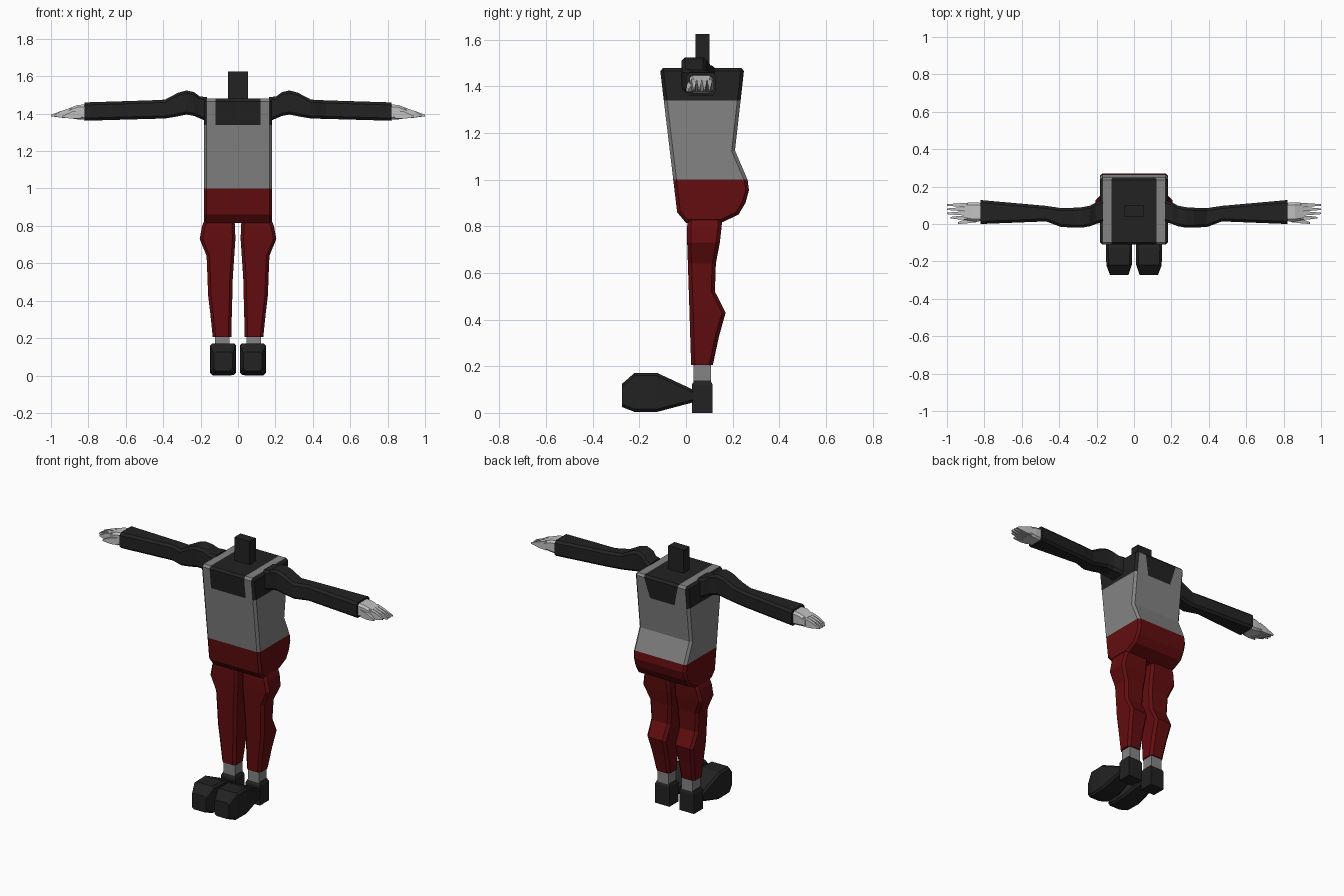
import bpy, bmesh
from mathutils import Vector

cube = bpy.data.objects.get("Cube")
if cube:
    bpy.data.objects.remove(cube, do_unlink=True)


def material(name, r, g, b):
    mat = bpy.data.materials.new(name)
    mat.use_nodes = True
    mat.diffuse_color = (r, g, b, 1)
    mat.node_tree.nodes["Principled BSDF"].inputs["Base Color"].default_value = (r, g, b, 1)
    return mat


BLACK = material("black cloth", 0.016, 0.016, 0.016)
GREY = material("mid grey cloth", 0.23, 0.23, 0.23)
RED = material("dark red cloth", 0.125, 0.004, 0.005)
PALE = material("pale grey skin", 0.54, 0.54, 0.54)


def finish(name, bm, *mats):
    bmesh.ops.recalc_face_normals(bm, faces=bm.faces)
    mesh = bpy.data.meshes.new(name)
    bm.to_mesh(mesh)
    bm.free()
    for mat in mats:
        mesh.materials.append(mat)
    obj = bpy.data.objects.new(name, mesh)
    bpy.context.collection.objects.link(obj)
    return obj


def ring(a0, a1, b0, b1, c):
    """Rectangle outline, with its corners cut by c when c > 0."""
    if not c:
        return [(a0, b0), (a1, b0), (a1, b1), (a0, b1)]
    return [(a0 + c, b0), (a1 - c, b0), (a1, b0 + c), (a1, b1 - c),
            (a1 - c, b1), (a0 + c, b1), (a0, b1 - c), (a0, b0 + c)]


PLACE = {"x": lambda t, a, b: (t, a, b),
         "y": lambda t, a, b: (a, t, b),
         "z": lambda t, a, b: (a, b, t)}


def loft(name, axis, sections, mat, side=1, chamfer=0):
    """Skin rectangles (position, a0, a1, b0, b1) along an axis; side=-1 mirrors in x."""
    bm = bmesh.new()
    loops = []
    for t, *box in sections:
        pts = [PLACE[axis](t, a, b) for a, b in ring(*box, chamfer)]
        loops.append([bm.verts.new((x * side, y, z)) for x, y, z in pts])
    for low, high in zip(loops, loops[1:]):
        n = len(low)
        for i in range(n):
            j = (i + 1) % n
            bm.faces.new((low[i], low[j], high[j], high[i]))
    bm.faces.new(loops[0])
    bm.faces.new(loops[-1])
    return finish(name, bm, mat)


# Torso: side profile extruded across, edges chamfered
HALF, BIB_X, BIB_Z, TOP, WAIST = 0.183, 0.12, 1.34, 1.48, 1.0
profile = [(-0.112, TOP), (-0.038, 0.86), (0.0, 0.815), (0.15, 0.815), (0.225, 0.85),
           (0.255, 0.9), (0.27, 0.955), (0.264, WAIST), (0.21, 1.125), (0.25, TOP)]
bm = bmesh.new()
base = bm.faces.new([bm.verts.new((-HALF, y, z)) for y, z in profile])
grown = bmesh.ops.extrude_face_region(bm, geom=[base], use_keep_orig=True)["geom"]
bmesh.ops.translate(bm, vec=(2 * HALF, 0, 0),
                    verts=[v for v in grown if isinstance(v, bmesh.types.BMVert)])
bmesh.ops.recalc_face_normals(bm, faces=bm.faces)
sharp = [e for e in bm.edges if e.calc_face_angle(0) > 0.9]
bmesh.ops.bevel(bm, geom=sharp, offset=0.014, segments=1, affect="EDGES")
bmesh.ops.recalc_face_normals(bm, faces=bm.faces)


def cut(point, normal, rule=lambda f: True):
    bm.normal_update()
    faces = [f for f in bm.faces if rule(f)]
    geom = faces + list({e for f in faces for e in f.edges}) + list({v for f in faces for v in f.verts})
    bmesh.ops.bisect_plane(bm, geom=geom, plane_co=point, plane_no=normal)


def height(f):
    return f.calc_center_median().z


# Cuts for the waistline, shoulder panels and bibs
cut((0, 0, WAIST), (0, 0, 1))
cut((0, 0, BIB_Z), (0, 0, 1))
taper = 0.035
for s in (-1, 1):
    cut((s * BIB_X, 0, 0), (1, 0, 0),
        lambda f: height(f) > BIB_Z and f.normal.y < 0.5 and abs(f.normal.x) < 0.3)
    cut((s * BIB_X, 0, TOP), (s * (TOP - BIB_Z), 0, -taper),
        lambda f: height(f) > BIB_Z and f.normal.y >= 0.5 and abs(f.normal.x) < 0.3)
bm.normal_update()
for f in bm.faces:
    c = f.calc_center_median()
    if c.z < WAIST:
        f.material_index = 1
    elif c.z > BIB_Z and (abs(f.normal.x) > 0.3 or abs(c.x) < BIB_X - taper):
        f.material_index = 2
finish("torso", bm, GREY, RED, BLACK)

# Neck post
loft("neck", "z", [(1.45, -0.053, 0.053, 0.04, 0.1), (1.625, -0.053, 0.053, 0.04, 0.1)], BLACK)

leg = [(0.84, 0.02, 0.175, 0.01, 0.155),
       (0.8, 0.016, 0.192, 0.005, 0.153),
       (0.73, 0.014, 0.205, 0.005, 0.145),
       (0.64, 0.02, 0.168, 0.008, 0.128),
       (0.52, 0.028, 0.163, 0.012, 0.124),
       (0.43, 0.03, 0.16, 0.015, 0.17),
       (0.33, 0.033, 0.148, 0.018, 0.142),
       (0.205, 0.036, 0.135, 0.022, 0.115)]
ankle = [(0.12, 0.045, 0.122, 0.033, 0.108), (0.22, 0.045, 0.122, 0.033, 0.108)]
heel = [(0.0, 0.035, 0.135, 0.025, 0.114),
        (0.12, 0.035, 0.135, 0.025, 0.114),
        (0.138, 0.043, 0.127, 0.035, 0.106)]
toe = [(-0.274, 0.03, 0.128, 0.025, 0.125),
       (-0.22, 0.012, 0.148, 0.004, 0.172),
       (-0.125, 0.01, 0.15, 0.004, 0.172),
       (0.03, 0.03, 0.14, 0.045, 0.1)]
arm = [(0.165, 0.01, 0.128, 1.358, 1.488),
       (0.205, 0.0, 0.115, 1.375, 1.492),
       (0.235, -0.012, 0.098, 1.388, 1.515),
       (0.275, -0.019, 0.09, 1.395, 1.524),
       (0.32, -0.019, 0.087, 1.386, 1.512),
       (0.39, -0.016, 0.085, 1.374, 1.475),
       (0.47, 0.014, 0.097, 1.372, 1.471),
       (0.82, 0.0, 0.128, 1.362, 1.46)]
palm = [(0.81, 0.015, 0.113, 1.368, 1.45),
        (0.86, 0.014, 0.115, 1.37, 1.446),
        (0.905, 0.022, 0.113, 1.376, 1.428)]
thumb = [(0.84, 0.01, 0.045, 1.375, 1.42),
         (0.89, 0.004, 0.03, 1.373, 1.41),
         (0.94, 0.0, 0.01, 1.38, 1.388)]

for side, label in ((1, "left"), (-1, "right")):
    # Legs and shoes
    loft(label + "_leg", "z", leg, RED, side, 0.016)
    loft(label + "_ankle", "z", ankle, GREY, side)
    loft(label + "_heel", "z", heel, BLACK, side)
    loft(label + "_toe_cap", "y", toe, BLACK, side, 0.012)
    # Arms and hands
    loft(label + "_arm", "x", arm, BLACK, side, 0.014)
    loft(label + "_palm", "x", palm, PALE, side, 0.012)
    loft(label + "_thumb", "x", thumb, PALE, side)
    for i in range(4):
        y = 0.034 + i * 0.0225
        tip = 0.98 + 0.02 * (i > 0)
        loft(f"{label}_finger_{i + 1}", "x",
             [(0.89, y - 0.011, y + 0.011, 1.376, 1.432),
              (0.94, y - 0.009, y + 0.009, 1.378, 1.416),
              (tip, y - 0.004, y + 0.004, 1.386, 1.394)], PALE, side)
